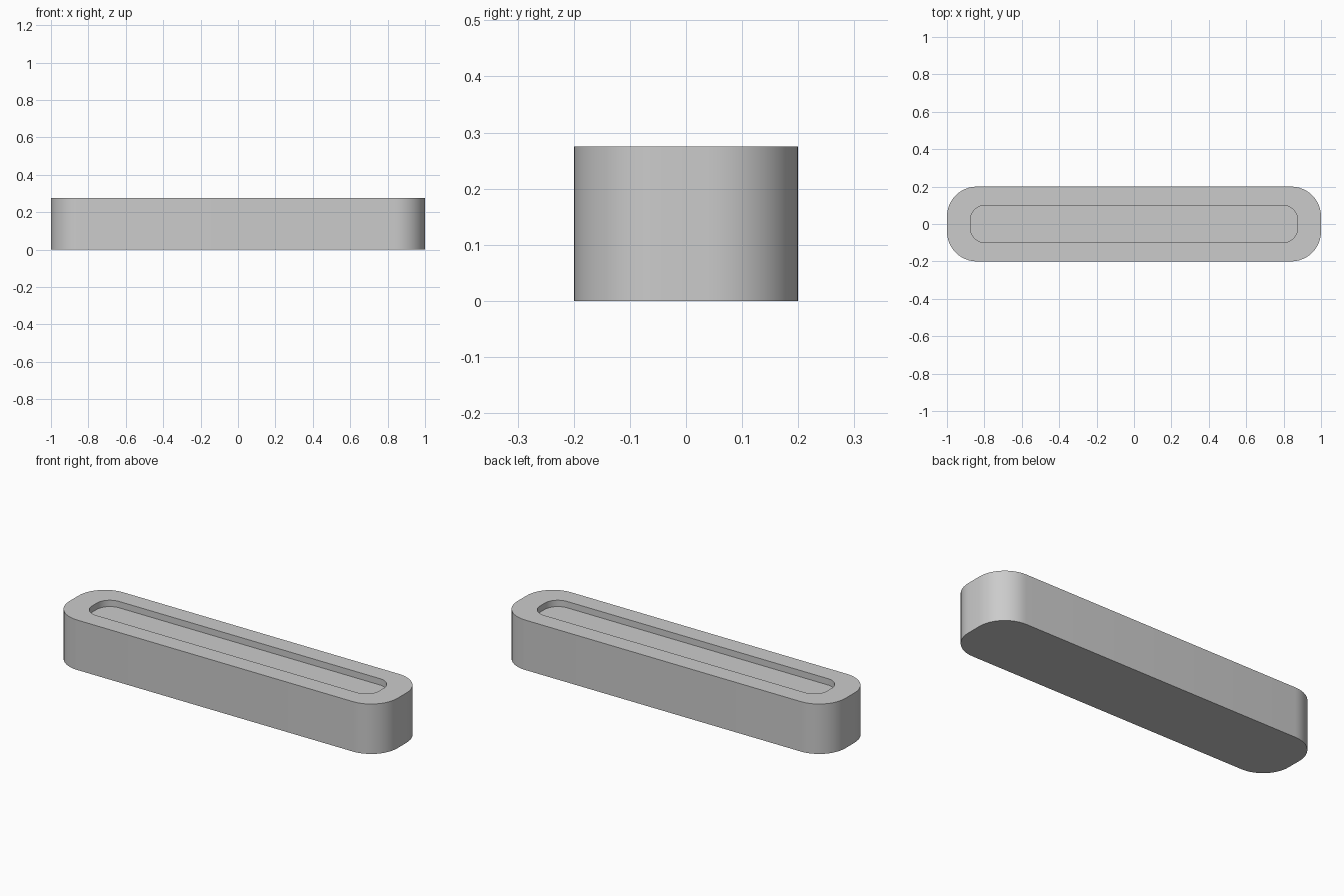
import bpy, bmesh
from math import sin, cos, pi, radians

if "Cube" in bpy.data.objects:
    bpy.data.objects.remove(bpy.data.objects["Cube"])

SEG = 12  # segments per rounded corner


def rounded_ring(bm, hx, hy, r, z):
    """Ring of vertices around a rounded rectangle."""
    ring = []
    corners = [(1, 1), (-1, 1), (-1, -1), (1, -1)]
    for q, (sx, sy) in enumerate(corners):
        for i in range(SEG + 1):
            a = (q + i / SEG) * pi / 2
            ring.append(bm.verts.new((sx * (hx - r) + r * cos(a),
                                      sy * (hy - r) + r * sin(a), z)))
    return ring


def bridge(bm, a, b):
    n = len(a)
    for i in range(n):
        j = (i + 1) % n
        bm.faces.new((a[i], a[j], b[j], b[i]))


# Rounded bar with a shallow recess in its top
bm = bmesh.new()
outer, inner = (1.0, 0.2, 0.16), (0.875, 0.1, 0.08)
height, depth = 0.275, 0.035
rings = [rounded_ring(bm, *outer, 0),
         rounded_ring(bm, *outer, height),
         rounded_ring(bm, *inner, height),
         rounded_ring(bm, *inner, height - depth)]
for a, b in zip(rings, rings[1:]):
    bridge(bm, a, b)
bm.faces.new(rings[0][::-1])   # underside
bm.faces.new(rings[-1])        # recess floor
bmesh.ops.recalc_face_normals(bm, faces=bm.faces)

mesh = bpy.data.meshes.new("recessed_bar")
bm.to_mesh(mesh)
bm.free()
bar = bpy.data.objects.new("recessed_bar", mesh)
bpy.context.collection.objects.link(bar)
bpy.context.view_layer.objects.active = bar
bar.select_set(True)
bpy.ops.object.shade_smooth_by_angle(angle=radians(30))
